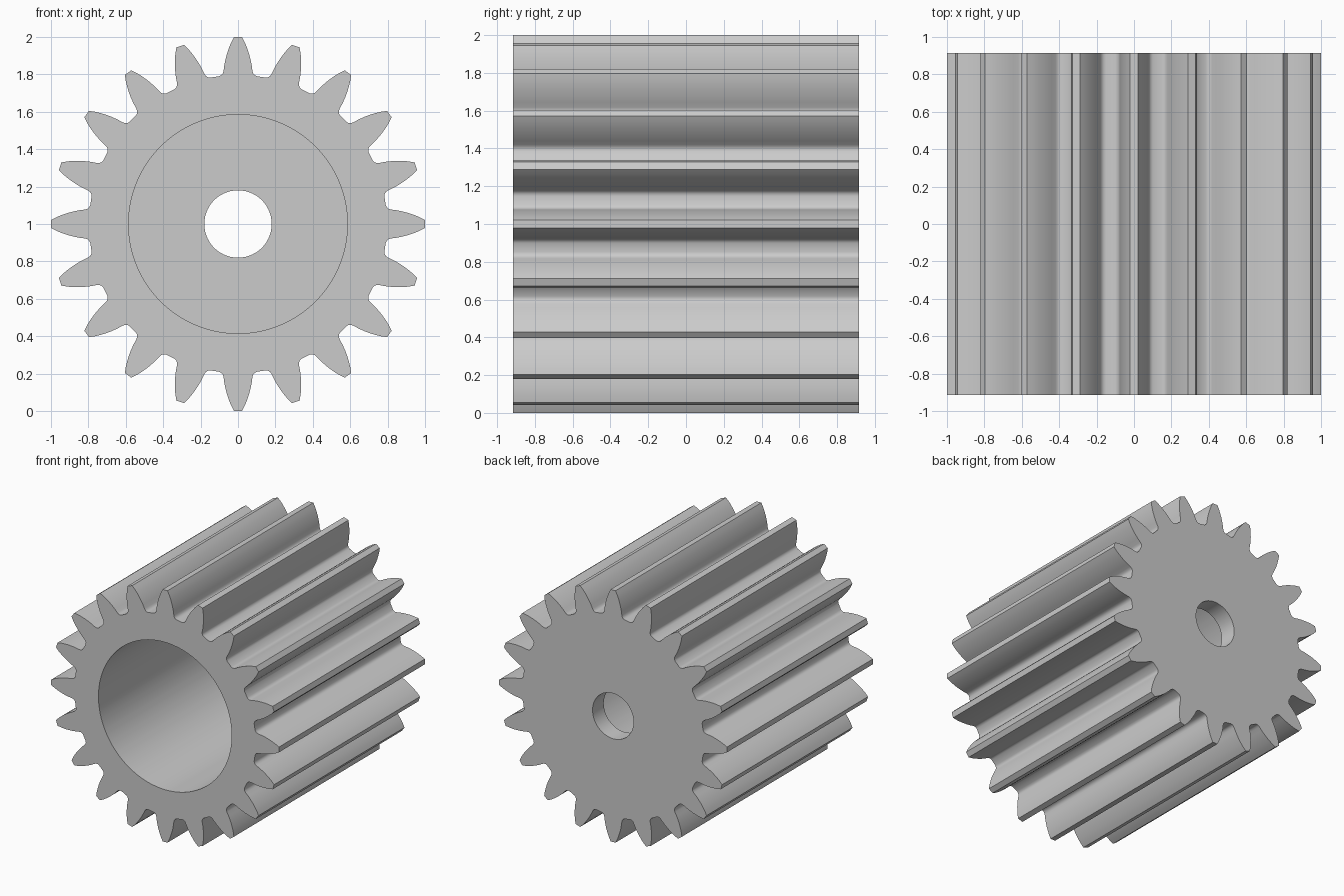
import bpy, bmesh
from math import atan2, hypot, sin, cos, tau, radians

default = bpy.data.objects.get("Cube")
if default:
    bpy.data.objects.remove(default, do_unlink=True)

TEETH = 20
HALF_LENGTH = 0.915
BORE_RADIUS, SHAFT_RADIUS = 0.585, 0.18
FLOOR_Y = HALF_LENGTH - 0.14      # inner side of the closed end
CENTER_Z = 1.0

# Half a tooth from tip to root: (height from the axis, half width)
half_tooth = [(1.0, 0.021), (0.97, 0.037), (0.94, 0.049), (0.91, 0.059),
              (0.88, 0.067), (0.85, 0.073), (0.82, 0.077), (0.806, 0.081),
              (0.796, 0.089), (0.79, 0.101)]
polar = [(hypot(h, w), atan2(w, h)) for h, w in half_tooth]
tooth = [(r, -a) for r, a in reversed(polar)] + polar
outline = [(r, a + tau * i / TEETH) for i in range(TEETH) for r, a in tooth]

bm = bmesh.new()


def ring(y, radius=None):
    """Closed loop at depth y: a circle, or the tooth outline if no radius."""
    return [bm.verts.new(((radius or r) * sin(a), y, CENTER_Z + (radius or r) * cos(a)))
            for r, a in outline]


# Loops in order: toothed outside, closed end, shaft hole, bore floor, bore wall, open end
loops = [ring(-HALF_LENGTH), ring(HALF_LENGTH),
         ring(HALF_LENGTH, SHAFT_RADIUS), ring(FLOOR_Y, SHAFT_RADIUS),
         ring(FLOOR_Y, BORE_RADIUS), ring(-HALF_LENGTH, BORE_RADIUS)]
count = len(outline)
for k, here in enumerate(loops):
    there = loops[(k + 1) % len(loops)]
    for i in range(count):
        j = (i + 1) % count
        bm.faces.new((here[i], here[j], there[j], there[i]))
bmesh.ops.recalc_face_normals(bm, faces=bm.faces)

mesh = bpy.data.meshes.new("pinion_gear")
bm.to_mesh(mesh)
bm.free()
gear = bpy.data.objects.new("pinion_gear", mesh)
bpy.context.collection.objects.link(gear)

# Plain grey metal
grey = bpy.data.materials.new("plain_grey")
grey.use_nodes = True
color = (0.6, 0.6, 0.6, 1.0)
grey.diffuse_color = color
grey.node_tree.nodes["Principled BSDF"].inputs["Base Color"].default_value = color
mesh.materials.append(grey)

# Smooth flanks and bores, sharp rims and tooth tips
bpy.ops.object.select_all(action='DESELECT')
gear.select_set(True)
bpy.context.view_layer.objects.active = gear
bpy.ops.object.shade_smooth_by_angle(angle=radians(35))
